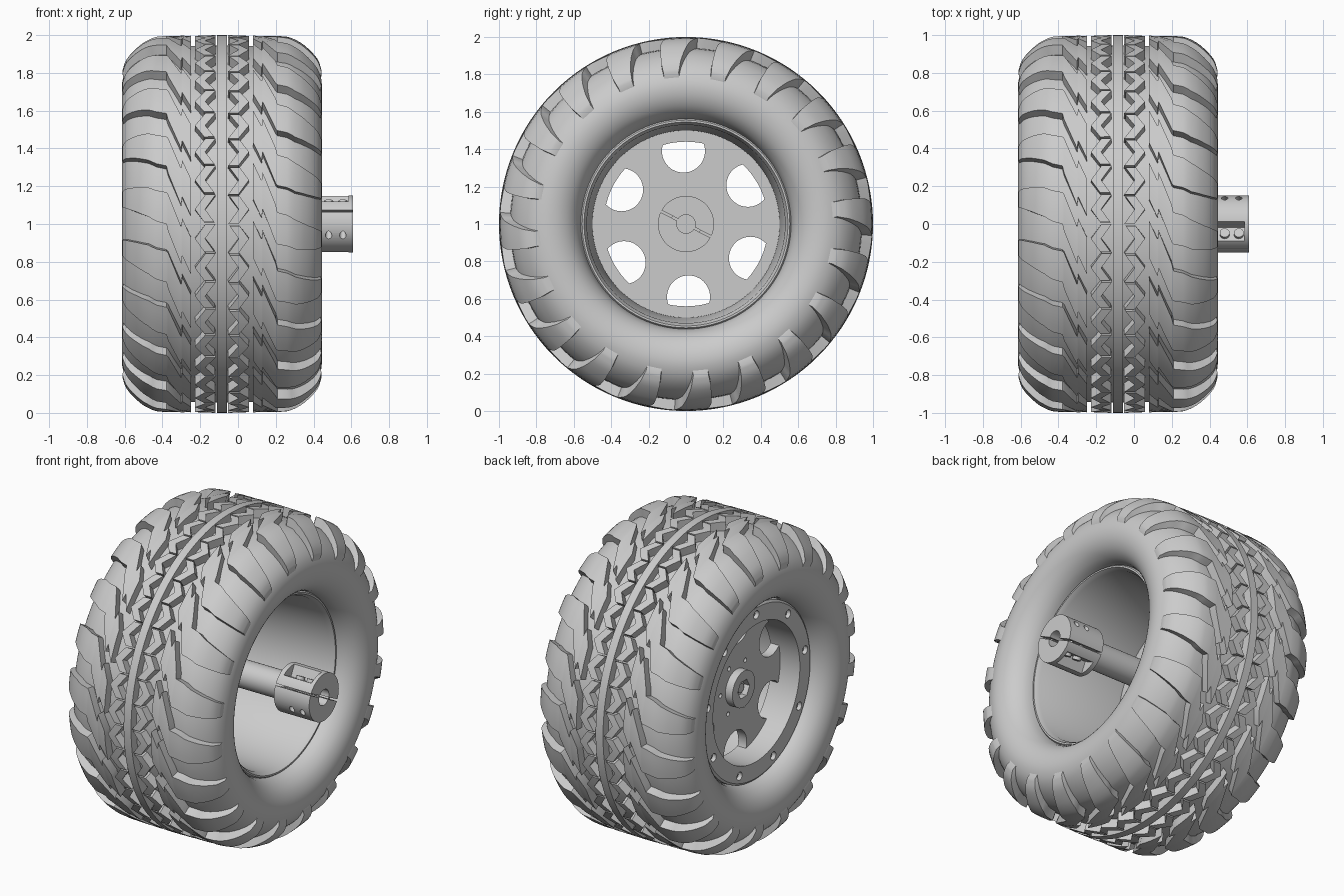
import bpy, bmesh, math
from mathutils import Matrix

if "Cube" in bpy.data.objects:
    bpy.data.objects.remove(bpy.data.objects["Cube"])

XC = -0.085          # tyre mid plane
LUGS = 20
PITCH = 2 * math.pi / LUGS

# tyre half sections (distance from mid plane, radius)
BASE = [(0, .945), (.3, .94), (.385, .922), (.45, .882), (.495, .835), (.52, .785), (.529, .73),
        (.518, .67), (.485, .615), (.43, .575), (.36, .558)]
TOP = [(0, 1.0), (.3, .996), (.39, .975), (.455, .93), (.507, .872), (.527, .815)]


def sample(pts, t):
    """Smooth point on a section; the tread band (t < 1) is straight."""
    i = min(int(t), len(pts) - 2)
    f = t - i
    p = [pts[max(0, min(len(pts) - 1, i + k))] for k in (-1, 0, 1, 2)]
    if i == 0:
        return tuple(a + (b - a) * f for a, b in zip(p[1], p[2]))
    return tuple(.5 * (2 * b + (c - a) * f + (2 * a - 5 * b + 4 * c - d) * f * f
                       + (3 * b - a - 3 * c + d) * f ** 3) for a, b, c, d in zip(*p))


def polar(x, r, a):
    return (x, -r * math.cos(a), r * math.sin(a))


def surface(t, a, h):
    """Point over the tyre: signed section parameter, angle, height 0..1."""
    (d0, r0), (d1, r1) = sample(BASE, abs(t)), sample(TOP, abs(t))
    s = 1 if t >= 0 else -1
    return polar(XC + s * (d0 + (d1 - d0) * h), r0 + (r1 - r0) * h, a)


def finish(bm, name, rot=0):
    bmesh.ops.recalc_face_normals(bm, faces=bm.faces)
    me = bpy.data.meshes.new(name)
    bm.to_mesh(me)
    bm.free()
    ob = bpy.data.objects.new(name, me)
    ob.location.z = 1
    ob.rotation_euler.x = rot
    bpy.context.collection.objects.link(ob)
    return ob


def lathe(name, prof, n=128):
    bm = bmesh.new()
    rings = [[bm.verts.new(polar(x, r, 2 * math.pi * k / n)) for x, r in prof] for k in range(n)]
    m = len(prof)
    for k in range(n):
        a, b = rings[k], rings[(k + 1) % n]
        for j in range(m):
            bm.faces.new((a[j], a[(j + 1) % m], b[(j + 1) % m], b[j]))
    return finish(bm, name)


def block(bm, rows):
    """Raised tread block from a grid of (t, angle)."""
    n, m = len(rows), len(rows[0])
    up, lo = ([[bm.verts.new(surface(t, a, h)) for t, a in r] for r in rows] for h in (1, -.15))
    for g in (up, lo):
        for i in range(n - 1):
            for j in range(m - 1):
                bm.faces.new((g[i][j], g[i + 1][j], g[i + 1][j + 1], g[i][j + 1]))
    edge = ([(i, 0) for i in range(n)] + [(n - 1, j) for j in range(1, m)]
            + [(i, m - 1) for i in range(n - 2, -1, -1)] + [(0, j) for j in range(m - 2, 0, -1)])
    for (i, j), (k, l) in zip(edge, edge[1:] + edge[:1]):
        bm.faces.new((up[i][j], up[k][l], lo[k][l], lo[i][j]))


def cyl(bm, x0, x1, r, y=0, z=0, n=24):
    m = Matrix.Translation(((x0 + x1) / 2, y, z)) @ Matrix.Rotation(math.pi / 2, 4, 'Y')
    bmesh.ops.create_cone(bm, cap_ends=True, segments=n, radius1=r, radius2=r, depth=x1 - x0, matrix=m)


def box(bm, lo, hi):
    c = [(a + b) / 2 for a, b in zip(lo, hi)]
    s = [b - a for a, b in zip(lo, hi)]
    bmesh.ops.create_cube(bm, size=1, matrix=Matrix.Translation(c) @ Matrix.Diagonal((*s, 1)))


def solid(name, *parts, rot=0):
    """Object from (function, args...) parts."""
    bm = bmesh.new()
    for fn, *args in parts:
        fn(bm, *args)
    return finish(bm, name, rot)


def cut(ob, *parts, rot=0):
    c = solid('cutter', *parts, rot=rot)
    c.hide_render = True
    mod = ob.modifiers.new('cut', 'BOOLEAN')
    mod.operation, mod.object, mod.solver = 'DIFFERENCE', c, 'EXACT'
    bpy.context.view_layer.objects.active = ob
    bpy.ops.object.modifier_apply(modifier='cut')
    bpy.data.objects.remove(c)


def around(n, r, start=90):
    return [(r * math.cos(math.radians(start + 360 * k / n)),
             r * math.sin(math.radians(start + 360 * k / n))) for k in range(n)]


# tyre carcass
half = [sample(BASE, k / 3) for k in range(3 * (len(BASE) - 1) + 1)]
lathe('tyre_carcass', [(XC - d, r) for d, r in reversed(half)] + [(XC + d, r) for d, r in half[1:]])

# shoulder lugs: (section parameter, angle, half width), diagonal inside and running down the wall
KEYS = [(.55, .33, .10), (.70, .23, .10), (.72, .275, .10), (.95, .10, .10), (.98, .075, .085),
        (2, .04, .08), (3, .02, .07), (4, .005, .06), (5, 0, .05)]
stations = []
for k0, k1 in zip(KEYS, KEYS[1:]):
    steps = 3 if k1[0] > 1 else 1
    stations += [[a + (b - a) * q / steps for a, b in zip(k0, k1)] for q in range(steps)]
stations.append(KEYS[-1])
bm = bmesh.new()
for side, phase in ((1, .216), (-1, .16)):
    for k in range(LUGS):
        block(bm, [[(side * t, phase + k * PITCH + side * (a + w * (j / 2 - 1))) for j in range(5)]
                   for t, a, w in stations])
finish(bm, 'shoulder_lugs')

# zigzag tread bands on both sides of the centre rib
bm = bmesh.new()
half_pitch = PITCH / 2
for side in (1, -1):
    for k in range(2 * LUGS):
        rows = []
        for u in (0, .22, .44, .5, .72, .94):
            d = .088 + .028 * (1 - 4 * abs(u - .5))
            rows.append([(side * (d + w) / .3, side * (k + u) * half_pitch) for w in (-.027, .027)])
        block(bm, rows)
finish(bm, 'zigzag_bands')
lathe('centre_rib', [(XC - .026, .93), (XC - .026, 1), (XC + .026, 1), (XC + .026, .93)])

# rim: front clamp ring and barrel
rim = lathe('rim', [(-.50, .44), (-.50, .545), (-.49, .558), (-.44, .562), (.30, .562), (.31, .555),
                    (.31, .545), (.28, .53), (-.28, .50), (-.30, .50), (-.30, .44)], 96)
bolts = around(9, .50)
cut(rim, *[(cyl, -.55, -.46, .026, y, z) for y, z in bolts])
solid('rim_bolts', *[(cyl, -.48, -.45, .017, y, z, 6) for y, z in bolts])

# wheel disc with six windows
disc = solid('wheel_disc', (cyl, -.36, -.30, .46, 0, 0, 96))
cut(disc, *[(cyl, -.5, -.2, .115, y, z, 48) for y, z in around(6, .39, 92)])
cut(disc, *[(cyl, -.5, -.34, .014, y, z, 16) for y, z in around(6, .165, 62)])

# hub boss with hex socket
hub = solid('hub_boss', (cyl, -.41, -.33, .115, 0, 0, 48))
cut(hub, (cyl, -.5, -.37, .06, 0, 0, 6))
solid('hub_core', (cyl, -.39, -.35, .03))

# axle and split clamp collar
solid('axle', (cyl, -.32, .38, .085, 0, 0, 48))
ROT = math.radians(-27)
collar = solid('clamp_collar', (cyl, .36, .61, .15, 0, 0, 64), rot=ROT)
cut(collar, (cyl, .38, .7, .05, 0, 0, 32), rot=ROT)
cut(collar, (box, (.39, -.2, .065), (.585, -.055, .2)), (box, (.39, .055, -.2), (.585, .2, -.065)), rot=ROT)


def pin(bm, x, y, z0, z1, r):
    bmesh.ops.create_cone(bm, cap_ends=True, segments=20, radius1=r, radius2=r, depth=z1 - z0,
                          matrix=Matrix.Translation((x, y, (z0 + z1) / 2)))


spots = [(x, y) for x in (.48, .555) for y in (-.095, .095)]
cut(collar, *[(pin, x, y, -.2, .2, .017) for x, y in spots], rot=ROT)
cut(collar, (box, (.3, -.2, -.006), (.7, .2, .006)), rot=ROT)
solid('clamp_screws', *[(pin, x, y, *((.06, .085) if y < 0 else (-.085, -.06)), .026)
                        for x, y in spots], rot=ROT)

# smooth surfaces, sharp edges
bpy.ops.object.select_all(action='SELECT')
bpy.ops.object.shade_smooth_by_angle(angle=math.radians(32))
